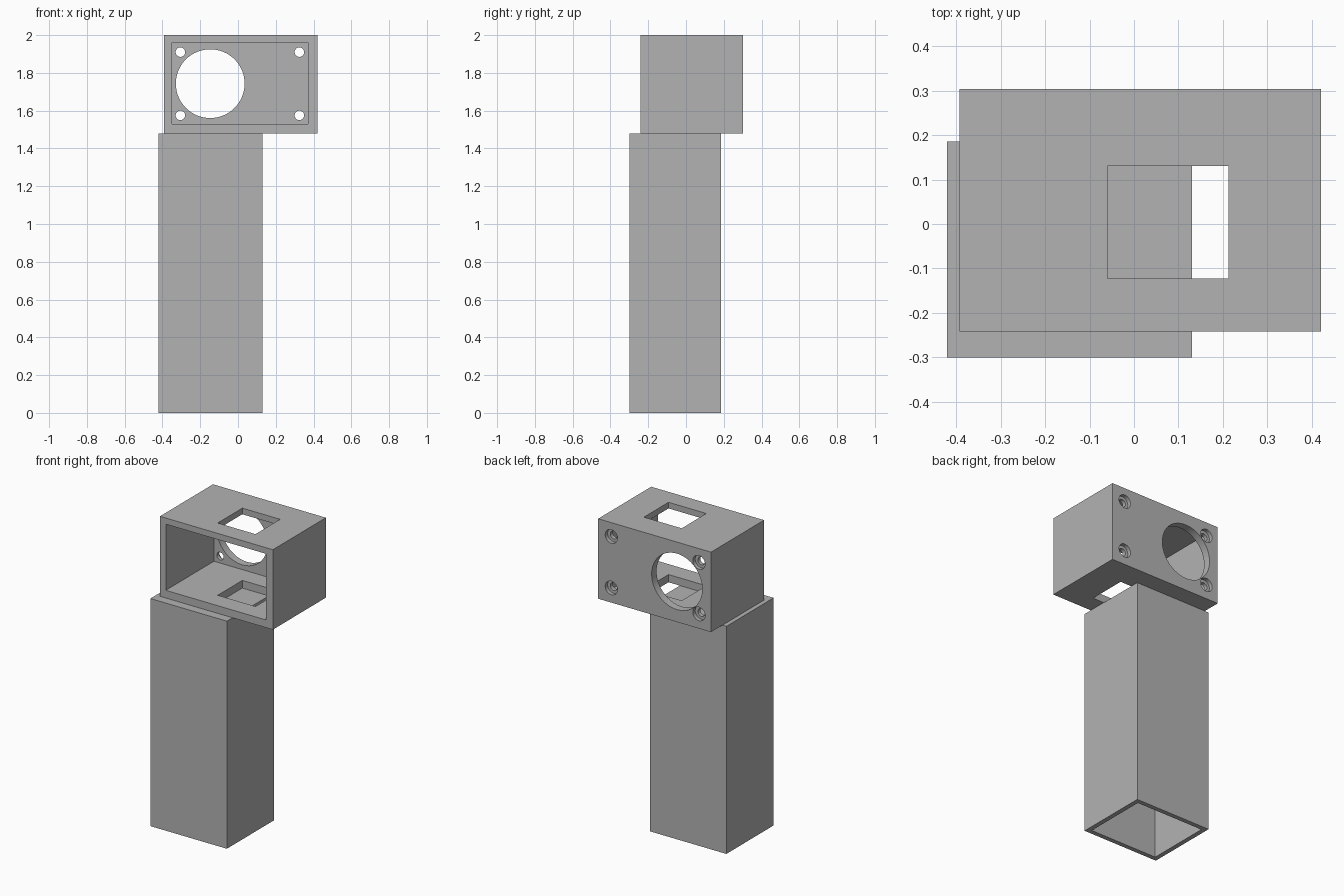
import bpy
import math

if "Cube" in bpy.data.objects:
    bpy.data.objects.remove(bpy.data.objects["Cube"], do_unlink=True)

# Single grey material
grey = bpy.data.materials.new("plain_grey")
grey.use_nodes = True
colour = (0.45, 0.45, 0.45, 1.0)
grey.diffuse_color = colour
grey.node_tree.nodes["Principled BSDF"].inputs["Base Color"].default_value = colour


def box(name, x, y, z):
    """Box spanning the given (min, max) ranges."""
    bpy.ops.mesh.primitive_cube_add(size=1, location=[sum(r) / 2 for r in (x, y, z)])
    ob = bpy.context.object
    ob.name = name
    ob.scale = [r[1] - r[0] for r in (x, y, z)]
    bpy.ops.object.transform_apply(location=False, rotation=False, scale=True)
    ob.data.materials.append(grey)
    return ob


def bore(x, z, radius, y):
    """Cylinder running front to back."""
    bpy.ops.mesh.primitive_cylinder_add(
        vertices=64, radius=radius, depth=y[1] - y[0],
        location=(x, sum(y) / 2, z), rotation=(math.pi / 2, 0, 0))
    return bpy.context.object


def cut(target, cutters):
    """Subtract each cutter, then discard it."""
    for cutter in cutters:
        cutter.hide_render = True
        mod = target.modifiers.new("cut", 'BOOLEAN')
        mod.operation = 'DIFFERENCE'
        mod.solver = 'EXACT'
        mod.object = cutter
        bpy.context.view_layer.objects.active = target
        bpy.ops.object.modifier_apply(modifier=mod.name)
        bpy.data.objects.remove(cutter, do_unlink=True)


# Hollow post, closed at the top and open at the bottom
post = box("post", (-0.42, 0.13), (-0.30, 0.185), (0, 1.48))
cut(post, [box("post_cavity", (-0.39, 0.10), (-0.27, 0.155), (-0.1, 1.45))])

# Housing, open at the front
housing = box("housing", (-0.392, 0.42), (-0.242, 0.303), (1.48, 2.0))
cutters = [
    box("housing_cavity", (-0.35, 0.37), (-0.4, 0.253), (1.53, 1.96)),
    # Rectangular slot through roof and floor
    box("slot", (-0.06, 0.212), (-0.123, 0.13), (1.4, 2.1)),
    # Large round opening in the back wall
    bore(-0.147, 1.743, 0.182, (0.2, 0.4)),
]
# Counterbored screw holes in the corners of the back wall
for x in (-0.305, 0.325):
    for z in (1.575, 1.91):
        cutters.append(bore(x, z, 0.025, (0.2, 0.4)))
        cutters.append(bore(x, z, 0.044, (0.278, 0.4)))
cut(housing, cutters)

# Smooth bores with crisp edges
for ob in (post, housing):
    bpy.ops.object.select_all(action='DESELECT')
    ob.select_set(True)
    bpy.context.view_layer.objects.active = ob
    bpy.ops.object.shade_smooth_by_angle(angle=math.radians(30))
